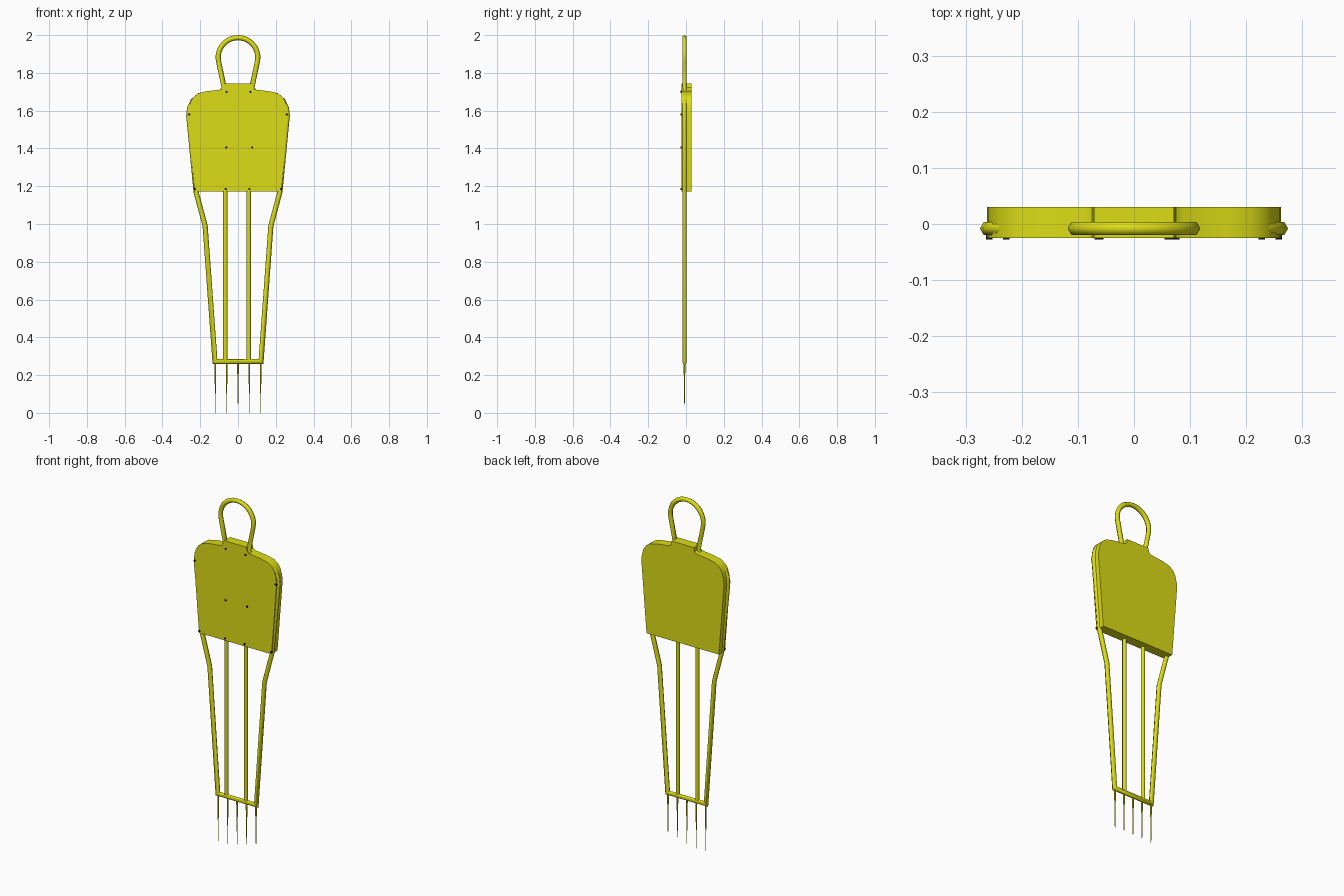
import bpy, bmesh
from math import sin, cos, pi, radians
from mathutils import Vector, Matrix

if "Cube" in bpy.data.objects:
    bpy.data.objects.remove(bpy.data.objects["Cube"])


def material(name, rgb):
    m = bpy.data.materials.new(name)
    m.diffuse_color = (*rgb, 1)
    m.use_nodes = True
    m.node_tree.nodes["Principled BSDF"].inputs["Base Color"].default_value = m.diffuse_color
    return m


YELLOW = material("yellow", (0.72, 0.72, 0.008))
BLACK = material("black", (0.01, 0.01, 0.01))
TUBE_Y = -0.008


def finish(name, bm, mat, angle):
    bmesh.ops.recalc_face_normals(bm, faces=bm.faces)
    me = bpy.data.meshes.new(name)
    bm.to_mesh(me)
    bm.free()
    ob = bpy.data.objects.new(name, me)
    bpy.context.collection.objects.link(ob)
    me.materials.append(mat)
    bpy.ops.object.select_all(action='DESELECT')
    ob.select_set(True)
    bpy.context.view_layer.objects.active = ob
    bpy.ops.object.shade_smooth_by_angle(angle=radians(angle))
    return ob


def tube(name, path, r=0.0135, sides=6, closed=False):
    """Sweep a hexagon along a path in the XZ plane with mitred corners."""
    pts = [Vector((x, TUBE_Y, z)) for x, z in path]
    bm, rings, n = bmesh.new(), [], len(pts)
    for i, p in enumerate(pts):
        a = pts[i - 1] if closed or i > 0 else None
        b = pts[(i + 1) % n] if closed or i < n - 1 else None
        d1 = (p - a).normalized() if a else (b - p).normalized()
        d2 = (b - p).normalized() if b else d1
        t = (d1 + d2).normalized()
        side = Vector((t.z, 0, -t.x)) / max(t.dot(d1), 0.6)
        rings.append([bm.verts.new(p + side * r * cos(2 * pi * k / sides)
                                   + Vector((0, r * sin(2 * pi * k / sides), 0)))
                      for k in range(sides)])
    for i in range(n if closed else n - 1):
        A, B = rings[i], rings[(i + 1) % n]
        for k in range(sides):
            j = (k + 1) % sides
            bm.faces.new((A[k], A[j], B[j], B[k]))
    if not closed:
        bm.faces.new(rings[0])
        bm.faces.new(rings[-1])
    return finish(name, bm, YELLOW, 65)


def mirrored(half):
    return half + [(-x, z) for x, z in reversed(half) if abs(x) > 1e-6]


# outer frame: legs, sides, shoulders and head loop in one closed tube
half = [(-0.122, 0.272), (-0.174, 0.99), (-0.222, 1.17), (-0.261, 1.575),
        (-0.256, 1.615), (-0.238, 1.652), (-0.205, 1.68), (-0.16, 1.69),
        (-0.09, 1.695), (-0.073, 1.72)]
for k in range(11):
    a = radians(195 - 10.5 * k)
    half.append((0.105 * cos(a) if k < 10 else 0, 1.8815 + 0.105 * sin(a)))
tube("outer_frame", mirrored(half), closed=True)

# inner uprights
for name, x in (("left_upright", -0.067), ("right_upright", 0.057)):
    tube(name, [(x, 0.272), (x, 1.2)], r=0.012)

# torso board
outline = mirrored([(-0.23, 1.173), (-0.262, 1.575), (-0.26, 1.61), (-0.25, 1.65),
                    (-0.235, 1.673), (-0.21, 1.692), (-0.165, 1.703),
                    (-0.088, 1.712), (-0.075, 1.722), (-0.071, 1.745)])
bm = bmesh.new()
face = bm.faces.new([bm.verts.new((x, -0.025, z)) for x, z in outline])
ext = bmesh.ops.extrude_face_region(bm, geom=[face])
bmesh.ops.translate(bm, vec=(0, 0.055, 0),
                    verts=[v for v in ext["geom"] if isinstance(v, bmesh.types.BMVert)])
finish("torso_board", bm, YELLOW, 35)

# ground spikes
for i in range(5):
    bm = bmesh.new()
    bmesh.ops.create_cone(bm, cap_ends=True, segments=8, radius1=0.0005, radius2=0.005,
                          depth=0.268,
                          matrix=Matrix.Translation((-0.12 + 0.06 * i, TUBE_Y, 0.134)))
    finish(f"ground_spike_{i + 1}", bm, YELLOW, 50)

# screw heads on the front
screws = [(-0.06, 1.70), (0.065, 1.70), (-0.258, 1.58), (0.258, 1.58),
          (-0.062, 1.405), (0.075, 1.405), (-0.228, 1.185), (-0.065, 1.185),
          (0.06, 1.185), (0.228, 1.185)]
for i, (x, z) in enumerate(screws):
    bm = bmesh.new()
    bmesh.ops.create_cone(bm, cap_ends=True, segments=10, radius1=0.006, radius2=0.006,
                          depth=0.008,
                          matrix=Matrix.Translation((x, -0.024, z)) @ Matrix.Rotation(pi / 2, 4, 'X'))
    finish(f"screw_{i + 1}", bm, BLACK, 40)
